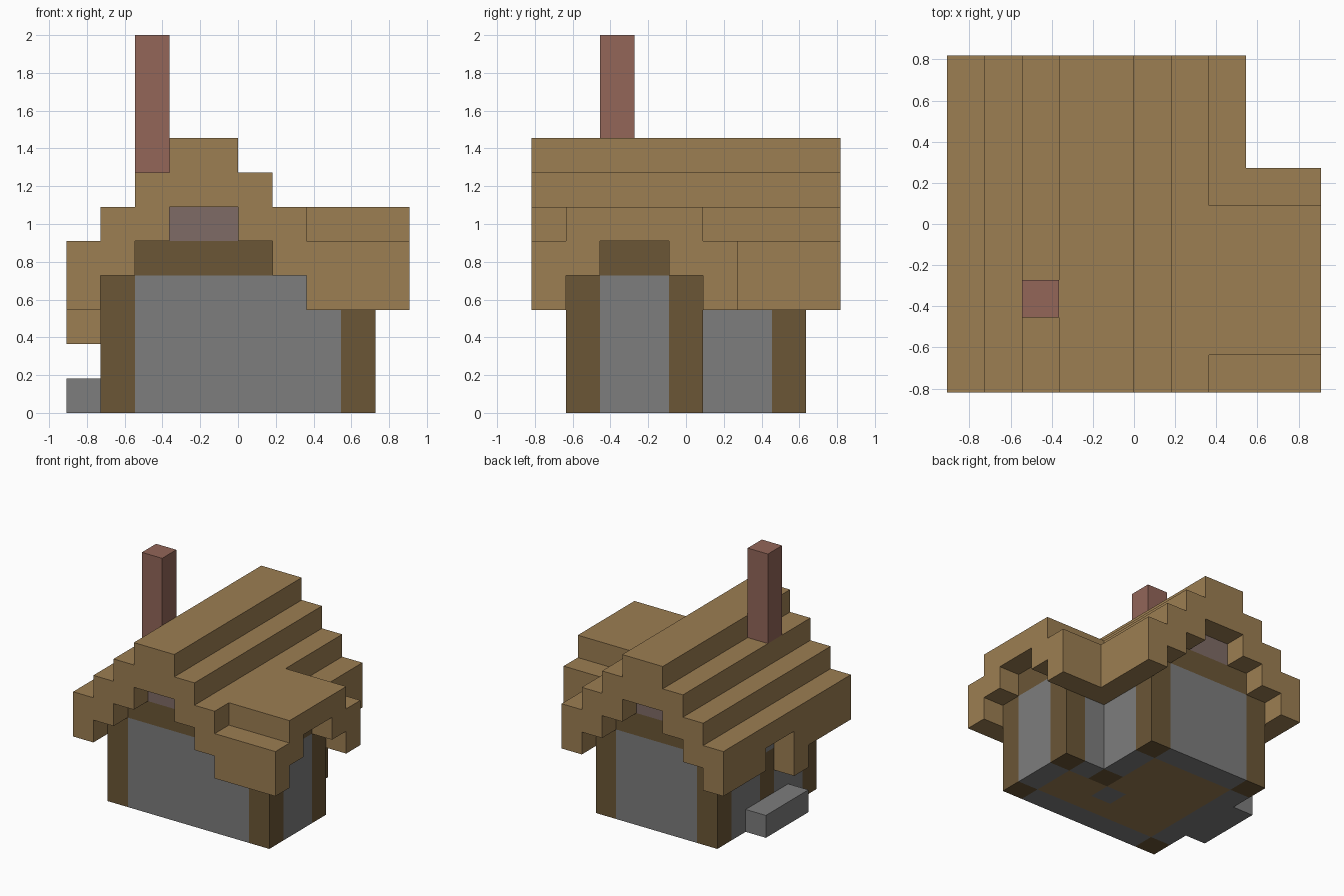
import bpy
import bmesh
from mathutils import Vector

cube = bpy.data.objects.get("Cube")
if cube:
    bpy.data.objects.remove(cube, do_unlink=True)

CELL = 2 / 11                      # the house sits on a 10 x 9 x 11 block grid
ORIGIN = Vector((5, 4.5, 0))


def material(name, rgb):
    linear = [((c / 255 + 0.055) / 1.055) ** 2.4 for c in rgb] + [1]
    mat = bpy.data.materials.new(name)
    mat.use_nodes = True
    mat.diffuse_color = linear
    mat.node_tree.nodes["Principled BSDF"].inputs["Base Color"].default_value = linear
    return mat


planks = material("plank_brown", (156, 126, 82))
timber = material("dark_timber", (107, 86, 54))
stone = material("stone_grey", (125, 125, 125))
brick = material("brick_red", (147, 102, 89))
infill = material("mauve_infill", (127, 107, 102))


def prism(name, profile, axis, start, end, mat):
    """Extrude a profile (horizontal, height) along x or y, in grid cells."""
    bm = bmesh.new()

    def point(h, z, along):
        p = (along, h, z) if axis == "x" else (h, along, z)
        return (Vector(p) - ORIGIN) * CELL

    face = bm.faces.new([bm.verts.new(point(h, z, start)) for h, z in profile])
    shift = point(0, 0, end) - point(0, 0, start)
    extruded = bmesh.ops.extrude_face_region(bm, geom=[face], use_keep_orig=True)
    moved = [g for g in extruded["geom"] if isinstance(g, bmesh.types.BMVert)]
    bmesh.ops.translate(bm, verts=moved, vec=shift)
    bmesh.ops.recalc_face_normals(bm, faces=bm.faces[:])
    mesh = bpy.data.meshes.new(name)
    bm.to_mesh(mesh)
    bm.free()
    mesh.materials.append(mat)
    obj = bpy.data.objects.new(name, mesh)
    bpy.context.collection.objects.link(obj)
    return obj


def box(name, lo, hi, mat):
    profile = [(lo[0], lo[2]), (hi[0], lo[2]), (hi[0], hi[2]), (lo[0], hi[2])]
    return prism(name, profile, "y", lo[1], hi[1], mat)


def mirrored(half, width):
    """Complete a left half profile running from underside to top."""
    return half + [(width - h, z) for h, z in reversed(half)]


# Main stepped roof, running front to back
top = [(1, 6), (2, 6), (2, 7), (3, 7), (3, 8)]
under = [(3, 6), (3, 5), (2, 5), (2, 4), (1, 4)]
main_profile = mirrored(top, 8) + mirrored(list(reversed(under)), 8)[::-1]
prism("main_roof", main_profile, "y", 0, 9, planks)

# Left eave with the gap over the entrance and a hanging block beside it
eave = [(0, 3), (3, 3), (3, 2), (4, 2), (4, 4), (6, 4), (6, 3), (9, 3), (9, 5), (0, 5)]
prism("left_eave", eave, "x", 0, 1, planks)
box("right_eave", (7, 6, 3), (8, 9, 5), planks)

# Wing roof, running sideways
wing_top = [(0, 3), (0, 5), (1, 5), (1, 6)]
wing_under = [(1, 3), (1, 4), (2, 4), (2, 5)]
wing_profile = mirrored(wing_top, 6) + mirrored(wing_under, 6)[::-1]
prism("wing_roof", wing_profile, "x", 7, 10, planks)

# Corner posts
for i, j in [(1, 1), (8, 1), (8, 4), (6, 4), (1, 7), (6, 7)]:
    box("corner_post", (i, j, 0), (i + 1, j + 1, 4), timber)

# Stone walls
box("front_wall", (2, 1, 0), (8, 2, 4), stone)
box("back_wall", (2, 7, 0), (6, 8, 4), stone)
box("wing_end_wall", (8, 2, 0), (9, 4, 4), stone)
box("wing_back_wall", (7, 4, 0), (8, 5, 4), stone)
box("left_side_wall", (6, 5, 0), (7, 7, 4), stone)
box("entrance_wall_front", (1, 2, 0), (2, 4, 4), stone)
box("entrance_wall_back", (1, 5, 0), (2, 7, 4), stone)
box("entrance_sill", (1, 4, 0), (2, 5, 1), stone)
box("entrance_lintel", (1, 4, 3), (2, 5, 4), stone)
box("door", (1, 4, 1), (2, 5, 3), timber)
box("door_step", (0, 3, 0), (1, 6, 1), stone)

# Gable beams and infill
for side, j in (("front", 1), ("back", 7)):
    box(side + "_gable_beam", (2, j, 4), (6, j + 1, 5), timber)
    box(side + "_gable_infill", (3, j, 5), (5, j + 1, 6), infill)
box("wing_gable_beam", (8, 2, 4), (9, 4, 5), timber)

# Plank floor around one stone block
for lo, hi in [((2, 2), (8, 3)), ((2, 3), (5, 4)), ((6, 3), (8, 4)), ((2, 4), (6, 7))]:
    box("floor", (*lo, 0), (*hi, 1), planks)
box("hearth_stone", (5, 3, 0), (6, 4, 1), stone)

# Chimney
box("chimney", (2, 2, 7), (3, 3, 11), brick)
